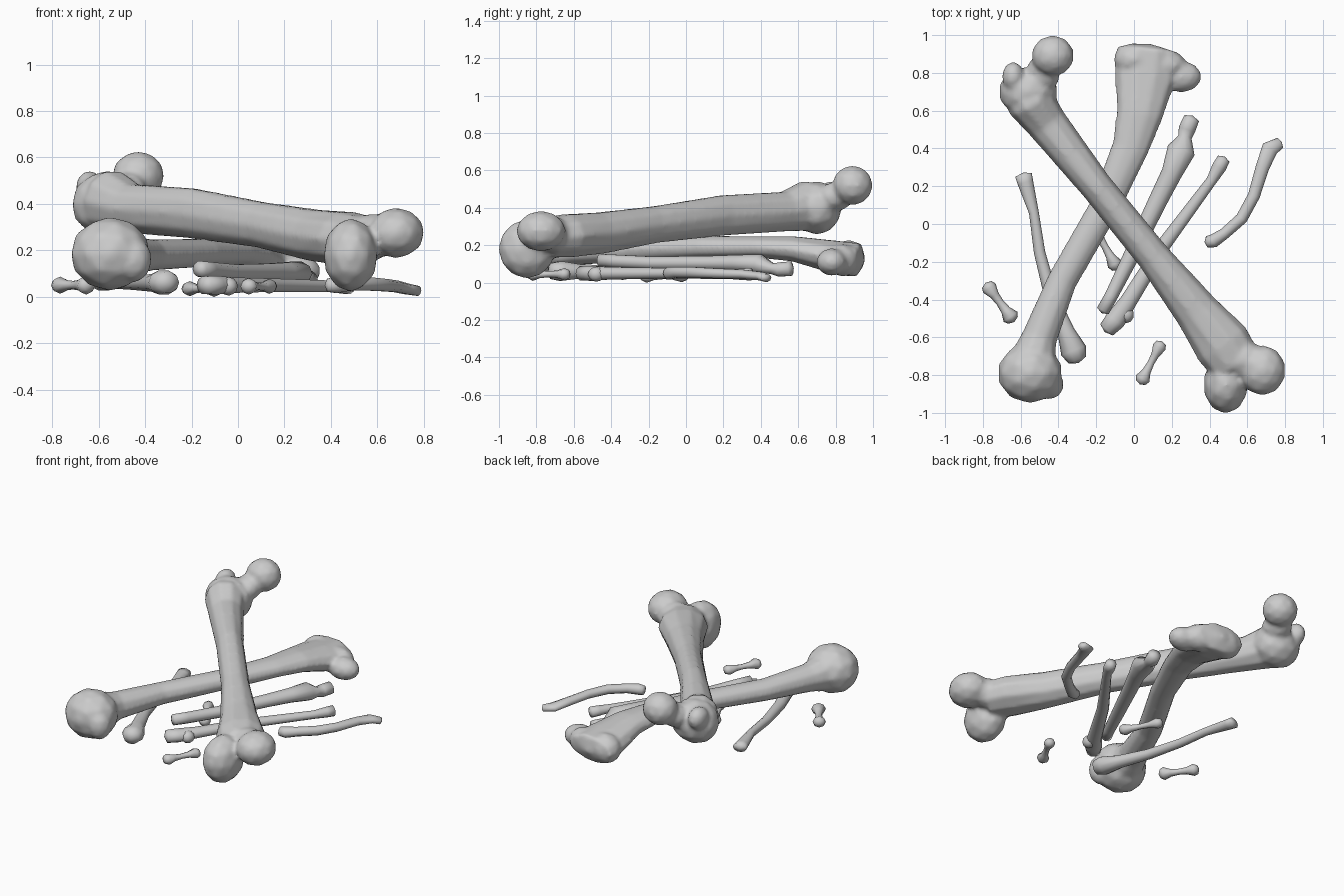
import bpy
import bmesh
from mathutils import Vector, Matrix

if "Cube" in bpy.data.objects:
    bpy.data.objects.remove(bpy.data.objects["Cube"])

bone_grey = bpy.data.materials.new("bone_grey")
bone_grey.use_nodes = True
bone_grey.diffuse_color = (0.6, 0.6, 0.6, 1)
bone_grey.node_tree.nodes["Principled BSDF"].inputs["Base Color"].default_value = (0.6, 0.6, 0.6, 1)


def loft(bm, path, sides=10):
    """Elliptical tube through stations (x, y, z, half width, half height)."""
    points = [Vector(p[:3]) for p in path]
    tangents = []
    for i in range(len(points)):
        tangents.append((points[min(i + 1, len(points) - 1)] - points[max(i - 1, 0)]).normalized())
    rings = []
    for p, t, station in zip(points, tangents, path):
        side = t.cross(Vector((0, 0, 1))).normalized()
        frame = Matrix((side, side.cross(t), t)).transposed()
        ring = []
        for k in range(sides):
            spin = Matrix.Rotation(6.28319 * k / sides, 3, 'Z') @ Vector((1, 0, 0))
            ring.append(bm.verts.new(p + frame @ Vector((spin.x * station[3], spin.y * station[4], 0))))
        rings.append(ring)
    for a, b in zip(rings, rings[1:]):
        for k in range(sides):
            n = (k + 1) % sides
            bm.faces.new((a[k], a[n], b[n], b[k]))
    # Low domes close both ends
    for ring, p, t, station, sign in ((rings[0], points[0], tangents[0], path[0], -1),
                                      (rings[-1], points[-1], tangents[-1], path[-1], 1)):
        tip = bm.verts.new(p + t * sign * station[4] * 0.4)
        for k in range(sides):
            bm.faces.new((ring[k], ring[(k + 1) % sides], tip))


def knob(bm, centre, radii, turn=0):
    """Rounded joint lump."""
    matrix = (Matrix.Translation(centre) @ Matrix.Rotation(turn, 4, 'Z')
              @ Matrix.Diagonal((*radii, 1)))
    bmesh.ops.create_icosphere(bm, subdivisions=2, radius=1, matrix=matrix)


def make_bone(name, path, knobs=(), voxel=0.0, sides=10):
    bm = bmesh.new()
    loft(bm, path, sides)
    for k in knobs:
        knob(bm, *k)
    bmesh.ops.recalc_face_normals(bm, faces=bm.faces)
    mesh = bpy.data.meshes.new(name)
    bm.to_mesh(mesh)
    bm.free()
    mesh.materials.append(bone_grey)
    obj = bpy.data.objects.new(name, mesh)
    bpy.context.collection.objects.link(obj)
    mesh.shade_smooth()
    # Fuse shaft and joint lumps into one soft surface
    if voxel:
        fuse = obj.modifiers.new("fuse", 'REMESH')
        fuse.mode = 'VOXEL'
        fuse.voxel_size = voxel
        fuse.use_smooth_shade = True
        soften = obj.modifiers.new("soften", 'SMOOTH')
        soften.factor = 0.5
        soften.iterations = 5
    return obj


# Thigh bone lying on top, with ball head, trochanter and two condyles
make_bone("thigh_bone", [
    (-.58, .72, .42, .11, .11), (-.55, .65, .41, .13, .14), (-.46, .53, .38, .11, .11),
    (-.2, .2, .36, .087, .112), (.1, -.17, .31, .09, .102), (.33, -.46, .265, .12, .115),
    (.47, -.64, .25, .155, .12), (.54, -.74, .24, .14, .11)],
    [((-.43, .89, .52), (.115, .11, .108)),
     ((-.48, .8, .46), (.085, .1, .08), .5),
     ((-.56, .7, .4), (.16, .135, .145)),
     ((-.64, .78, .47), (.06, .08, .075)),
     ((.485, -.85, .18), (.12, .155, .16)),
     ((.68, -.775, .275), (.125, .135, .11)),
     ((.58, -.72, .26), (.13, .1, .1))], voxel=0.014)

# Shin bone crossing beneath
make_bone("shin_bone", [
    (-.54, -.74, .18, .13, .13), (-.5, -.6, .18, .095, .09), (-.38, -.3, .18, .08, .07),
    (-.15, .1, .19, .082, .062), (-.02, .4, .19, .1, .06), (.03, .58, .18, .125, .07),
    (.06, .78, .14, .165, .09), (.075, .92, .12, .17, .095)],
    [((-.55, -.79, .185), (.175, .16, .16)),
     ((-.45, -.85, .16), (.08, .08, .1)),
     ((.25, .78, .11), (.11, .085, .075)),
     ((.17, .84, .12), (.11, .085, .09)),
     ((0, .87, .13), (.11, .09, .1))], voxel=0.014)

# Forearm pair
make_bone("forearm_bone_notched", [
    (.305, .56, .075, .042, .04), (.28, .5, .07, .045, .04), (.27, .46, .075, .036, .03),
    (.25, .39, .1, .075, .055), (.2, .27, .105, .055, .045), (.13, .13, .105, .05, .04),
    (-.02, -.18, .105, .042, .036), (-.12, -.38, .115, .035, .036), (-.165, -.46, .12, .035, .035)])
make_bone("forearm_bone_straight", [
    (.475, .345, .045, .035, .035), (.45, .3, .045, .038, .032), (.41, .23, .045, .028, .026),
    (.15, -.12, .05, .038, .03), (-.03, -.41, .05, .045, .035), (-.1, -.51, .05, .055, .042),
    (-.145, -.56, .05, .045, .04)],
    [((-.04, -.48, .045), (.04, .045, .04))])

# Curved rib-like bone and slender lower leg bone
make_bone("curved_bone", [
    (.775, .43, .025, .03, .022), (.72, .4, .035, .045, .024), (.68, .3, .045, .036, .026),
    (.635, .15, .05, .032, .028), (.57, .03, .055, .032, .03), (.48, -.05, .055, .03, .03),
    (.42, -.09, .05, .036, .035), (.385, -.095, .05, .03, .03)])
make_bone("slender_leg_bone", [
    (-.585, .26, .055, .045, .03), (-.575, .22, .055, .042, .03), (-.53, .06, .06, .026, .027),
    (-.5, -.15, .06, .03, .028), (-.44, -.38, .06, .036, .032), (-.36, -.57, .06, .046, .04),
    (-.32, -.67, .062, .07, .055), (-.3, -.72, .062, .05, .045)])


def finger_bone(name, start, end, z, radius):
    """Short bone with flared ends and a narrow waist."""
    a, b = Vector((*start, z)), Vector((*end, z))
    profile = ((0, .75), (.1, 1), (.3, .6), (.5, .5), (.72, .65), (.9, 1.1), (1, .75))
    make_bone(name, [(*a.lerp(b, t), radius * s, radius * s * .9) for t, s in profile], sides=8)


finger_bone("finger_bone_right", (-.78, -.32), (-.64, -.51), .05, .041)
finger_bone("finger_bone_front", (.145, -.63), (.035, -.84), .045, .036)
finger_bone("finger_bone_middle", (-.22, 0), (-.09, -.235), .035, .036)
